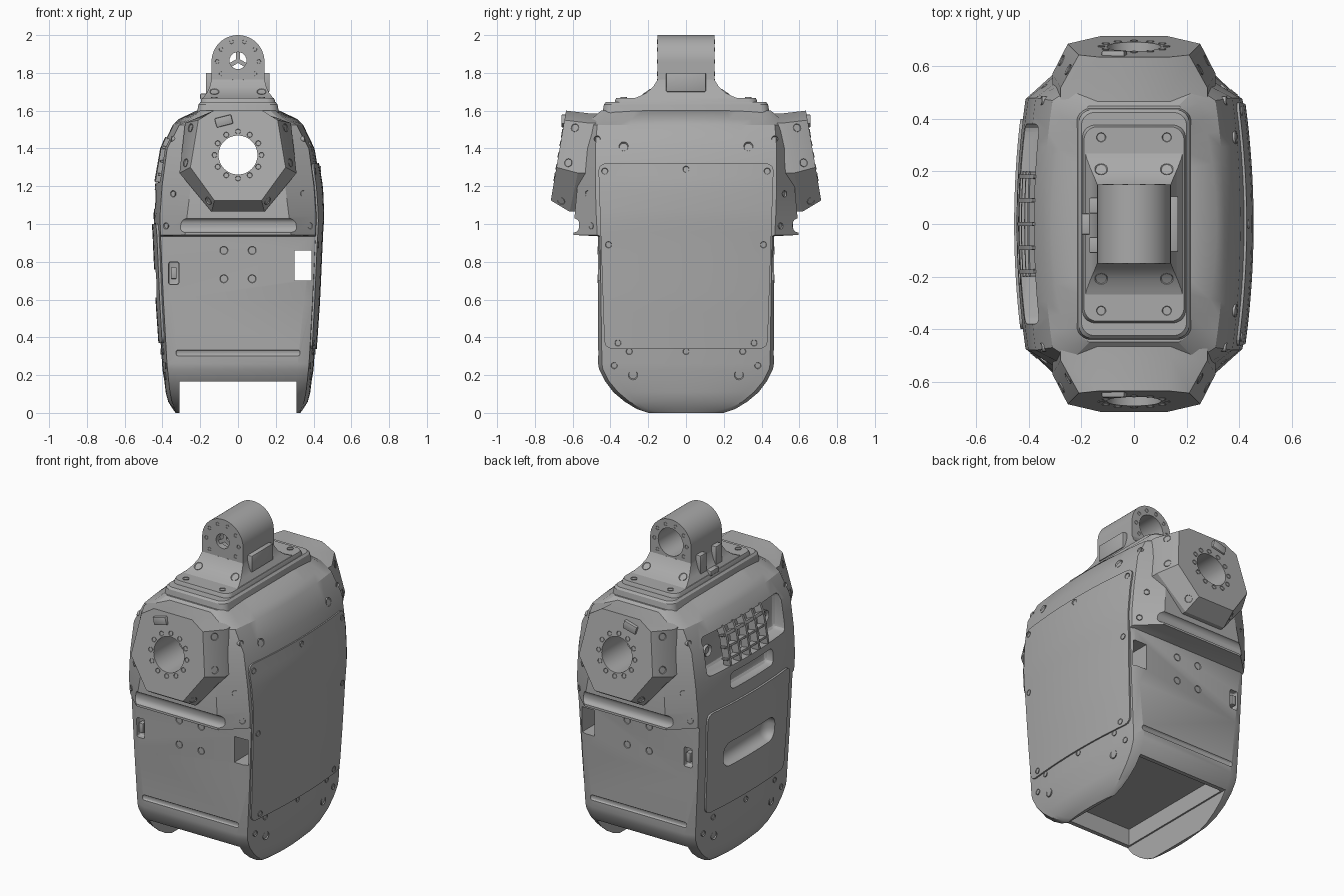
import bpy, bmesh, math
from mathutils import Vector, Matrix

cube = bpy.data.objects.get("Cube")
if cube:
    bpy.data.objects.remove(cube)

grey = bpy.data.materials.new("satin grey")
grey.use_nodes = True
grey.diffuse_color = (0.4, 0.4, 0.4, 1)
grey.node_tree.nodes["Principled BSDF"].inputs["Base Color"].default_value = (0.4, 0.4, 0.4, 1)
parts = []


def finish(name, bm):
    bmesh.ops.recalc_face_normals(bm, faces=bm.faces)
    mesh = bpy.data.meshes.new(name)
    bm.to_mesh(mesh)
    bm.free()
    mesh.materials.append(grey)
    obj = bpy.data.objects.new(name, mesh)
    bpy.context.collection.objects.link(obj)
    parts.append(obj)
    return obj


def loft(name, rings):
    bm = bmesh.new()
    loops = [[bm.verts.new(p) for p in ring] for ring in rings]
    for a, b in zip(loops, loops[1:]):
        for i in range(len(a)):
            j = (i + 1) % len(a)
            bm.faces.new((a[i], a[j], b[j], b[i]))
    bm.faces.new(loops[0][::-1])
    bm.faces.new(loops[-1])
    return finish(name, bm)


def box(name, lo, hi, bevel=0.0, segments=3, turn=0.0):
    lo, hi = Vector(lo), Vector(hi)
    bm = bmesh.new()
    bmesh.ops.create_cube(bm, size=1)
    bmesh.ops.scale(bm, vec=hi - lo, verts=bm.verts)
    if bevel:
        bmesh.ops.bevel(bm, geom=bm.edges[:], offset=bevel, segments=segments,
                        profile=0.5, affect='EDGES')
    bmesh.ops.rotate(bm, matrix=Matrix.Rotation(turn, 3, 'Y'), verts=bm.verts)
    bmesh.ops.translate(bm, vec=(lo + hi) / 2, verts=bm.verts)
    return finish(name, bm)


def tube_y(name, y0, y1, z, r, n=48):
    angles = [math.tau * i / n for i in range(n)]
    return loft(name, [[(r * math.cos(a), y, z + r * math.sin(a)) for a in angles]
                       for y in (y0, y1)])


def bolts(name, spots):
    """Nearly flush round heads with a sunken socket; spots are (place, direction, radius)."""
    bm = bmesh.new()
    for place, way, r in spots:
        way = Vector(way).normalized()
        turn = way.to_track_quat('Z', 'Y').to_matrix().to_4x4()
        new = bmesh.ops.create_cone(bm, cap_ends=True, segments=14, radius1=r, radius2=r, depth=0.03,
                                    matrix=Matrix.Translation(place) @ turn @ Matrix.Translation((0, 0, -.0115)))
        bm.normal_update()
        top = max({f for v in new["verts"] for f in v.link_faces}, key=lambda f: f.normal.dot(way))
        bmesh.ops.inset_region(bm, faces=[top], thickness=r * 0.4)
        bmesh.ops.translate(bm, vec=way * -0.012, verts=top.verts)
    return finish(name, bm)


def bake(obj):
    deps = bpy.context.evaluated_depsgraph_get()
    mesh = bpy.data.meshes.new_from_object(obj.evaluated_get(deps))
    obj.modifiers.clear()
    obj.data = mesh


def cut(targets, cutters):
    for obj in targets:
        for c in cutters:
            mod = obj.modifiers.new("cut", 'BOOLEAN')
            mod.operation, mod.solver, mod.object = 'DIFFERENCE', 'EXACT', c
        bake(obj)
    for c in cutters:
        parts.remove(c)
        bpy.data.objects.remove(c)


# Shell sections: height, front half width, half depth, corner x, corner y, side bulge x
sections = [
    (0, .312, .20, .32, .16, .33), (.02, .314, .26, .335, .23, .345),
    (.06, .315, .325, .35, .30, .37), (.11, .315, .385, .36, .36, .383),
    (.17, .315, .43, .367, .41, .39), (.23, .315, .46, .373, .44, .40),
    (.26, .317, .465, .376, .445, .402), (.6, .35, .465, .395, .45, .425),
    (.935, .385, .465, .41, .455, .44), (.942, .28, .595, .41, .47, .44),
    (1.04, .27, .59, .413, .475, .447), (1.2, .25, .575, .402, .48, .44),
    (1.4, .25, .545, .375, .48, .405), (1.525, .25, .51, .31, .47, .345),
    (1.555, .22, .50, .25, .46, .315), (1.6, .17, .45, .20, .43, .22)]


def section(z):
    for a, b in zip(sections, sections[1:]):
        if z <= b[0]:
            t = (z - a[0]) / (b[0] - a[0])
            return [p + (q - p) * t for p, q in zip(a, b)]
    return sections[-1]


def side_x(y, z):
    _, f, d, c, e, w = section(z)
    if abs(y) > e + 0.012:
        return c + (f - c) * min(1, (abs(y) - e) / (d - e))
    return c + (w - c) * (1 - (y / e) ** 2)


def ring(z):
    _, f, d, c, e, w = section(z)
    half = [(f, -d)] + [(side_x(e * k / 8, z), e * k / 8) for k in range(-8, 9)] + [(f, d)]
    return [(s * x, s * y, z) for s in (1, -1) for x, y in half]


def panel(name, side, z0, z1, low, high, lift=0.0, thick=0.02, corner=0.04, yc=0.0, n=24):
    """Rounded plate that follows the side of the shell."""
    bm = bmesh.new()
    rows = []
    for i in range(n + 1):
        t = (1 - math.cos(math.pi * i / n)) / 2
        z = z0 + (z1 - z0) * t
        gap = max(0, corner - min(z - z0, z1 - z))
        half = low + (high - low) * t - corner + math.sqrt(max(0, corner ** 2 - gap ** 2))
        ys = [yc + half * k / 8 for k in range(-8, 9)]
        rows.append([bm.verts.new((side * (side_x(y, z) + lift), y, z)) for y in ys])
    for a, b in zip(rows, rows[1:]):
        for k in range(16):
            bm.faces.new((a[k], a[k + 1], b[k + 1], b[k]))
    obj = finish(name, bm)
    mod = obj.modifiers.new("thickness", 'SOLIDIFY')
    mod.thickness, mod.offset = thick, 0
    bake(obj)
    return obj


# Main shell and side covers
shell = loft("torso_shell", [ring(s[0]) for s in sections])
panel("left_cover", 1, .34, 1.32, .43, .463)
handle_cover = panel("right_cover", -1, .37, 1.0, .38, .40, thick=0.024)
cut([handle_cover, shell], [box("handle_cutter", (-.52, -.25, .61), (-.37, .25, .76), .06, 5)])

# Openings in the shell, with a hollow underside
hole_z = 1.365
cutters = [box("bottom_cutter", (-.31, -1, -.1), (.31, 1, .165)),
           box("underside_cutter", (-.3, -.4, .1), (.3, .4, .27)),
           tube_y("tunnel_cutter", -1, 1, hole_z, .16),
           box("window_cutter", (.30, -1, .70), (.39, 1, .86)),
           box("grille_cutter", (-.6, -.38, 1.22), (-.33, .38, 1.45), .03),
           box("vent_cutter", (-.6, -.23, 1.08), (-.38, .19, 1.18), .03)]
for s in (-1, 1):
    y = s * .60
    cutters.append(box("waist_groove", (-.335, y - .035, .955), (.335, y + .035, 1.03), .03, 4))
    y = s * .47
    cutters.append(box("hem_groove", (-.33, y - .015, .30), (.33, y + .015, .335), .014, 3))
    cutters.append(box("switch_cutter", (-.367, y - .04, .68), (-.313, y + .04, .80), .01))
cut([shell], cutters)

# Side grille with end knobs
for k in range(5):
    panel("grille_upright", -1, 1.22, 1.45, .008, .008, -.018, .05, .002, -.18 + .09 * k, 6)
for k in range(3):
    z = 1.255 + .07 * k
    panel("grille_slat", -1, z, z + .012, .2, .2, -.02, .04, .002, 0, 4)
bolts("grille_knobs", [((-.345, y, 1.33), (-1, 0, 0), .035) for y in (-.28, .28)])

# Shoulder mounts, one on the front and one on the back
outer = [(.14, 1.585), (.28, 1.535), (.31, 1.27), (.14, 1.065)]
inner = [(.13, 1.6), (.21, 1.55), (.252, 1.3), (.125, 1.125)]


def face_y(z):
    return .635 + (1.6 - z) * .17


def base_y(z):
    return .51 + (1.57 - z) * .21


def both(points):
    return points + [(-x, z) for x, z in reversed(points)]


for s in (-1, 1):
    side = "front" if s < 0 else "back"
    mount = loft(side + "_shoulder_mount", [
        [(x, s * .44, z) for x, z in both(outer)],
        [(x, s * base_y(z), z) for x, z in both(outer)],
        [(x, s * face_y(z), z) for x, z in both(inner)]])
    cut([mount], [tube_y("mount_cutter", -1, 1, hole_z, .103)])
    spots = []
    for k in range(12):
        a = math.tau * k / 12
        z = hole_z + .124 * math.sin(a)
        spots.append(((.124 * math.cos(a), s * face_y(z), z), (0, s, .17), .014))
    # Screws sit flat on the sloping facets, near the corners
    for i, along in ((1, .13), (1, .85), (2, .85)):
        low_a, low_b = [Vector((x, s * base_y(z), z)) for x, z in outer[i:i + 2]]
        top_a, top_b = [Vector((x, s * face_y(z), z)) for x, z in inner[i:i + 2]]
        spot = (low_a.lerp(low_b, along) + top_a.lerp(top_b, along)) / 2
        way = (low_b - low_a).cross(top_a - low_a)
        if way.x < 0:
            way.negate()
        for t in (-1, 1):
            flip = Vector((t, 1, 1))
            spots.append((spot * flip, way * flip, .022))
    bolts(side + "_mount_bolts", spots)
    y = s * .64
    box(side + "_mount_key", (-.12, y - .02, 1.52), (-.03, y + .02, 1.57), .006, 2, -.25)
    y = s * .445
    box(side + "_switch", (-.355, y - .02, .71), (-.325, y + .02, .77), .004, 2)
    bolts(side + "_plate_bolts", [((x, s * .465, z), (0, s, 0), .022)
                                  for x in (-.075, .075) for z in (.71, .86)])

# Bolts on both flanks
cover = [(0, 1.29), (.43, 1.28), (.41, .89), (.36, .37)]
rim = [(0, .325), (.3, .325), (.38, .25), (.28, .2), (.33, 1.41), (.47, 1.45), (.52, 1.16), (.50, .99)]
for s in (-1, 1):
    spots = []
    for y, z in (cover if s > 0 else []) + rim:
        if s < 0 and y == .33:
            continue
        r = .025 if y in (.28, .33) else .017
        lift = .01 if (y, z) in cover else 0
        for t in ((-1, 1) if y else (1,)):
            way = (s, t * (1.2 if y > .48 else .1), .2 if z > 1.3 else 0)
            spots.append(((s * (side_x(y, z) + lift), t * y, z), way, r))
    bolts(("left" if s > 0 else "right") + "_flank_bolts", spots)

# Neck base plates


def plate(name, z0, z1, x, y, taper, corner):
    rings = []
    for z, g in ((z0, 0), (z1 - .012, taper * .5), (z1, taper)):
        pts = []
        for k in range(24):
            a = math.tau * (k + .5) / 24
            sx, sy = math.copysign(1, math.cos(a)), math.copysign(1, math.sin(a))
            pts.append((sx * (x - g - corner) + corner * math.cos(a),
                        sy * (y - g - corner) + corner * math.sin(a), z))
        rings.append(pts)
    return loft(name, rings)


plate("neck_lower_plate", 1.57, 1.645, .22, .445, .02, .05)
plate("neck_upper_plate", 1.63, 1.668, .2, .38, .01, .05)

# Flared neck saddle
saddle = [(1.66, .19, .29), (1.675, .18, .25), (1.695, .165, .21), (1.725, .15, .175), (1.765, .14, .15)]
loft("neck_saddle", [[(x, -y, z), (x, y, z), (-x, y, z), (-x, -y, z)] for z, x, y in saddle])

# Arched neck bearing, open at the back with a small hole at the front
arch = [(.14, 1.7)] + [(.14 * math.cos(math.pi * k / 28), 1.86 + .14 * math.sin(math.pi * k / 28))
                       for k in range(29)] + [(-.14, 1.7)]
bearing = loft("neck_bearing", [[(x, y, z) for x, z in arch] for y in (-.15, .15)])
cut([bearing], [tube_y("bore_cutter", -.11, .3, 1.86, .085),
                tube_y("front_hole_cutter", -.3, .3, 1.865, .045, 24)])
for turn in range(3):
    a = math.tau * turn / 3 + math.pi / 2
    x, z = .024 * math.cos(a), 1.865 + .024 * math.sin(a)
    box("bearing_spoke", (x - .026, -.13, z - .011), (x + .026, -.115, z + .011), turn=-a)
bolts("bearing_bolts", [((.11 * math.cos(a), t * .149, 1.86 + .11 * math.sin(a)), (0, t, 0), .011)
                        for t in (-1, 1) for a in [math.tau * k / 10 for k in range(10)]])
bolts("neck_bolts", [((sx * .125, sy * y, z), (0, sy * lean, 1), r) for sx in (-1, 1) for sy in (-1, 1)
                     for y, z, lean, r in ((.33, 1.668, 0, .018), (.207, 1.699, .7, .025))])

# Connector blocks beside the neck
box("left_connector", (.12, -.105, 1.70), (.168, .105, 1.80), .004, 2)
for y in (-.08, .07):
    box("right_connector", (-.17, y - .03, 1.68), (-.12, y + .03, 1.80), .004, 2)
box("right_plug", (-.2, -.04, 1.66), (-.13, .04, 1.69), .004, 2)

# Smooth shading with crisp edges
for obj in parts:
    mesh = obj.data
    mesh.polygons.foreach_set("use_smooth", [True] * len(mesh.polygons))
    mesh.set_sharp_from_angle(angle=math.radians(28))
    mesh.update()
